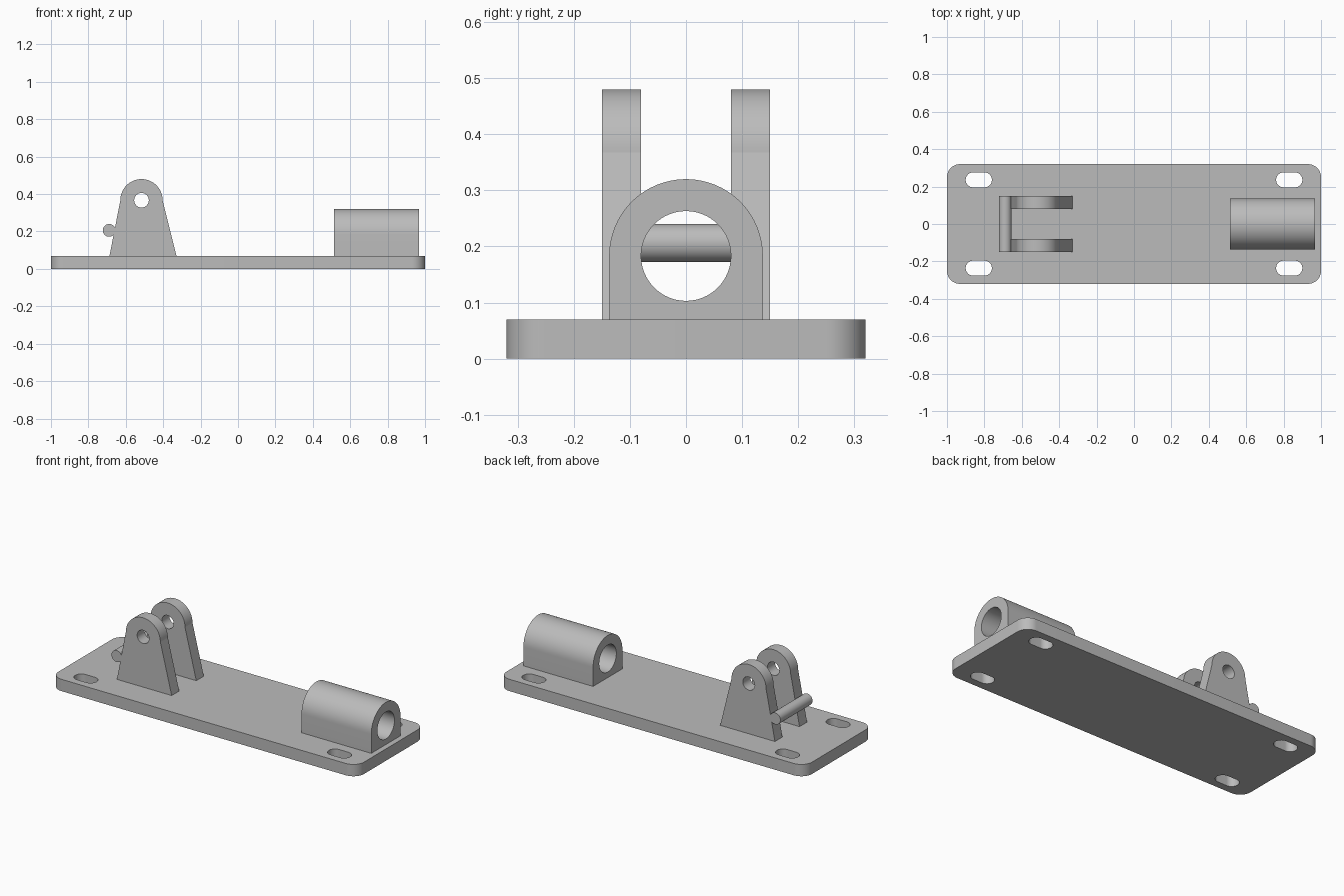
import bpy
import bmesh
from math import cos, sin, radians
from mathutils import Matrix

cube = bpy.data.objects.get("Cube")
if cube:
    bpy.data.objects.remove(cube, do_unlink=True)

GREY = (0.5, 0.5, 0.5, 1.0)
metal = bpy.data.materials.new("grey metal")
metal.use_nodes = True
metal.diffuse_color = GREY
metal.node_tree.nodes["Principled BSDF"].inputs["Base Color"].default_value = GREY

# Drawing planes: profile (u, v) and extrusion direction in model space
FLAT = Matrix.Identity(3)
FRONT = Matrix(((1, 0, 0), (0, 0, -1), (0, 1, 0)))
SIDE = Matrix(((0, 0, 1), (1, 0, 0), (0, 1, 0)))


def arc(u, v, r, start, end, steps=32):
    angles = [radians(start + (end - start) * i / steps) for i in range(steps + 1)]
    return [(u + r * cos(a), v + r * sin(a)) for a in angles]


def circle(u, v, r):
    return arc(u, v, r, 0, 360, 64)[:-1]


def slot(u, v, half_length, r):
    d = half_length - r
    return arc(u + d, v, r, -90, 90) + arc(u - d, v, r, 90, 270)


def extrude(name, loops, thickness, plane, centre):
    """Extrude an outline with holes, evenly about the given centre."""
    curve = bpy.data.curves.new(name + " profile", "CURVE")
    curve.dimensions = "2D"
    curve.fill_mode = "BOTH"
    curve.extrude = thickness / 2
    for loop in loops:
        spline = curve.splines.new("POLY")
        spline.points.add(len(loop) - 1)
        for point, (u, v) in zip(spline.points, loop):
            point.co = (u, v, 0, 1)
        spline.use_cyclic_u = True
    helper = bpy.data.objects.new(name + " helper", curve)
    bpy.context.collection.objects.link(helper)
    graph = bpy.context.evaluated_depsgraph_get()
    mesh = bpy.data.meshes.new_from_object(helper.evaluated_get(graph))
    bpy.data.objects.remove(helper, do_unlink=True)
    bpy.data.curves.remove(curve)

    bm = bmesh.new()
    bm.from_mesh(mesh)
    bmesh.ops.remove_doubles(bm, verts=bm.verts, dist=0.00005)
    bmesh.ops.transform(bm, matrix=Matrix.Translation(centre) @ plane.to_4x4(), verts=bm.verts)
    bmesh.ops.recalc_face_normals(bm, faces=bm.faces)
    bm.to_mesh(mesh)
    bm.free()
    mesh.name = name
    mesh.materials.clear()
    mesh.materials.append(metal)

    obj = bpy.data.objects.new(name, mesh)
    bpy.context.collection.objects.link(obj)
    bpy.ops.object.select_all(action="DESELECT")
    obj.select_set(True)
    bpy.context.view_layer.objects.active = obj
    bpy.ops.object.shade_smooth_by_angle(angle=radians(10))
    return obj


# Base plate with rounded corners and four mounting slots
TOP = 0.07
corner = 0.07
cx, cy = 1 - corner, 0.32 - corner
outline = []
for i, (sx, sy) in enumerate(((1, 1), (-1, 1), (-1, -1), (1, -1))):
    outline += arc(sx * cx, sy * cy, corner, i * 90, i * 90 + 90, 16)
slots = [slot(sx * 0.83, sy * 0.236, 0.07, 0.04) for sx in (-1, 1) for sy in (-1, 1)]
extrude("base_plate", [outline] + slots, TOP, FLAT, (0, 0, TOP / 2))

# Pair of tapered clevis lugs with round tops and pivot holes
lug_x, lug_z = -0.516, 0.367
lug = [(-0.687, TOP), (-0.329, TOP)] + arc(lug_x, lug_z, 0.113, 0, 180)
for name, side in (("front_lug", -1), ("back_lug", 1)):
    extrude(name, [lug, circle(lug_x, lug_z, 0.039)], 0.07, FRONT, (0, side * 0.115, 0))

# Cross pin along the outer edge of the lugs
extrude("cross_pin", [circle(-0.689, 0.206, 0.034)], 0.3, FRONT, (0, 0, 0))

# Round-topped barrel block with a through bore
bore_z, half = 0.183, 0.137
block = [(-half, TOP), (half, TOP)] + arc(0, bore_z, half, 0, 180)
extrude("barrel_block", [block, circle(0, bore_z, 0.08)], 0.456, SIDE, (0.74, 0, 0))
